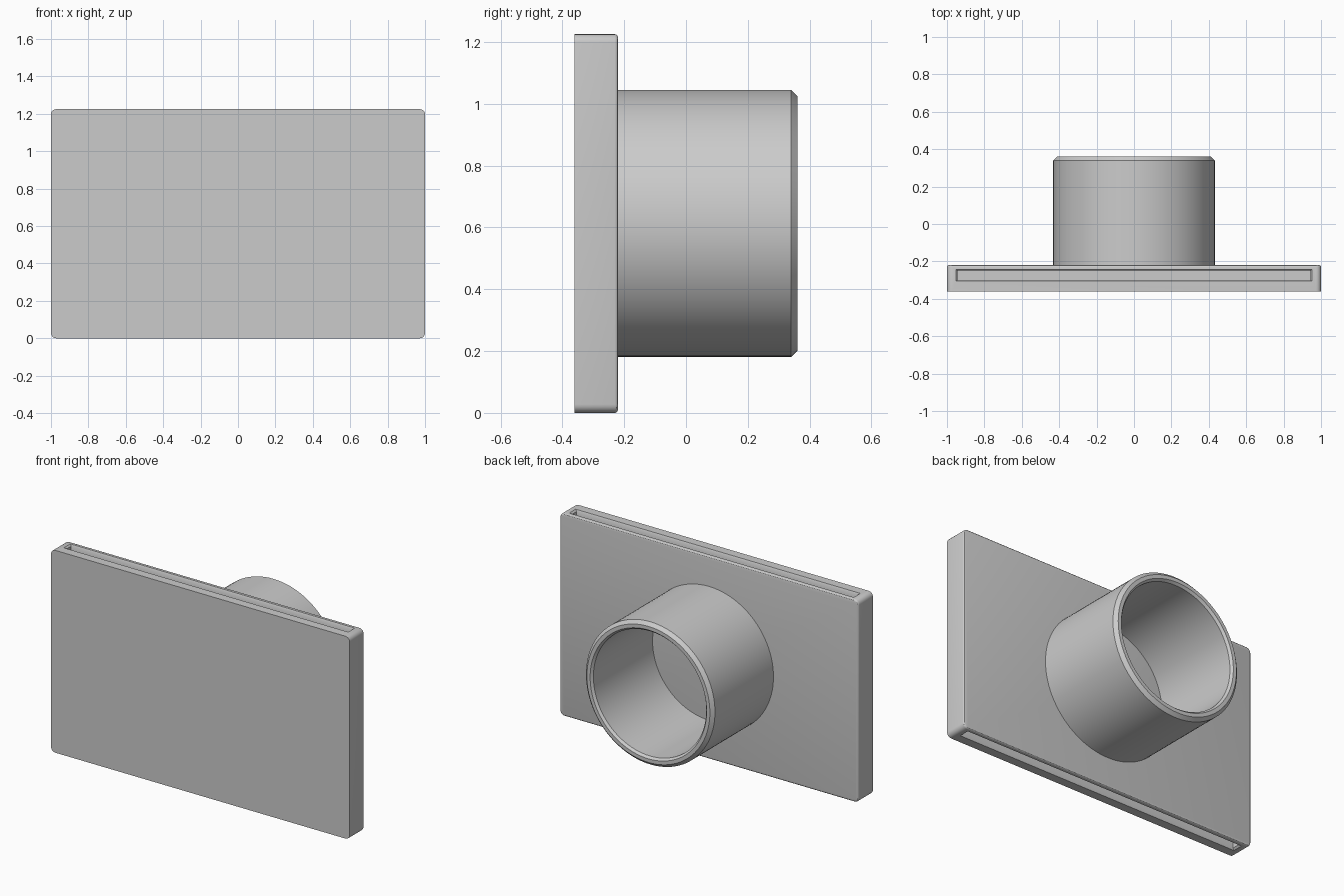
import bpy, bmesh, math

if "Cube" in bpy.data.objects:
    bpy.data.objects.remove(bpy.data.objects["Cube"])

grey = bpy.data.materials.new("grey_plastic")
grey.diffuse_color = (0.6, 0.6, 0.6, 1)
grey.use_nodes = True
grey.node_tree.nodes["Principled BSDF"].inputs["Base Color"].default_value = grey.diffuse_color

W, H = 1.0, 1.225             # half width and height of the plate
Y0, Y1, Y2 = -0.36, -0.22, 0.36   # plate front, plate back, pipe end
ZC = 0.613                    # pipe axis height


def finish(bm, name):
    bmesh.ops.recalc_face_normals(bm, faces=bm.faces)
    me = bpy.data.meshes.new(name)
    bm.to_mesh(me)
    bm.free()
    ob = bpy.data.objects.new(name, me)
    bpy.context.collection.objects.link(ob)
    me.materials.append(grey)
    return ob


def smooth(ob, angle=30):
    bpy.ops.object.select_all(action='DESELECT')
    ob.select_set(True)
    bpy.context.view_layer.objects.active = ob
    bpy.ops.object.shade_smooth_by_angle(angle=math.radians(angle))


# Plate with rounded corners and a softened back edge
bm = bmesh.new()
bmesh.ops.create_cube(bm, size=1)
for v in bm.verts:
    v.co = (v.co.x * 2 * W, (Y0 + Y1) / 2 + v.co.y * (Y1 - Y0), (v.co.z + 0.5) * H)
corners = [e for e in bm.edges if abs(e.verts[0].co.y - e.verts[1].co.y) > 0.1]
bmesh.ops.bevel(bm, geom=corners, offset=0.028, segments=5, profile=0.5, affect='EDGES')
back = [e for e in bm.edges if all(v.co.y > Y1 - 1e-4 for v in e.verts)]
bmesh.ops.bevel(bm, geom=back, offset=0.01, segments=3, profile=0.5, affect='EDGES')
plate = finish(bm, "plate")


# Slots in the top and bottom edges, each with a narrow sloped lip
def slot_cutter(name, z_face, inward):
    bm = bmesh.new()
    rings = []
    for grow, depth in ((0.02, -0.01), (0.0, 0.01), (0.0, 0.05)):
        hx, hy, yc = 0.943 + grow, 0.026 + grow / 2, -0.275
        rings.append([bm.verts.new((sx * hx, yc + sy * hy, z_face + inward * depth))
                      for sx, sy in ((-1, -1), (1, -1), (1, 1), (-1, 1))])
    for a, b in zip(rings, rings[1:]):
        for i in range(4):
            j = (i + 1) % 4
            bm.faces.new((a[i], a[j], b[j], b[i]))
    bm.faces.new(rings[0])
    bm.faces.new(rings[-1])
    ob = finish(bm, name)
    ob.hide_render = True
    ob.hide_set(True)
    return ob


for name, z, inward in (("top_slot_cutter", H, -1), ("bottom_slot_cutter", 0, 1)):
    mod = plate.modifiers.new(name, 'BOOLEAN')
    mod.operation = 'DIFFERENCE'
    mod.solver = 'EXACT'
    mod.object = slot_cutter(name, z, inward)
    bpy.context.view_layer.objects.active = plate
    bpy.ops.object.modifier_apply(modifier=name)
    bpy.data.objects.remove(mod_ob) if (mod_ob := bpy.data.objects.get(name)) else None
smooth(plate)

# Pipe: hollow round tube with a chamfered rim, closed by the plate
profile = [(0.378, Y1 - 0.005), (0.378, Y2 - 0.014), (0.39, Y2),
           (0.412, Y2), (0.432, Y2 - 0.02), (0.432, Y1 - 0.005)]
N = 96
bm = bmesh.new()
rings = [[bm.verts.new((r * math.cos(2 * math.pi * i / N), y,
                        ZC + r * math.sin(2 * math.pi * i / N))) for i in range(N)]
         for r, y in profile]
for a, b in zip(rings, rings[1:] + rings[:1]):
    for i in range(N):
        j = (i + 1) % N
        bm.faces.new((a[i], a[j], b[j], b[i]))
smooth(finish(bm, "pipe"))
